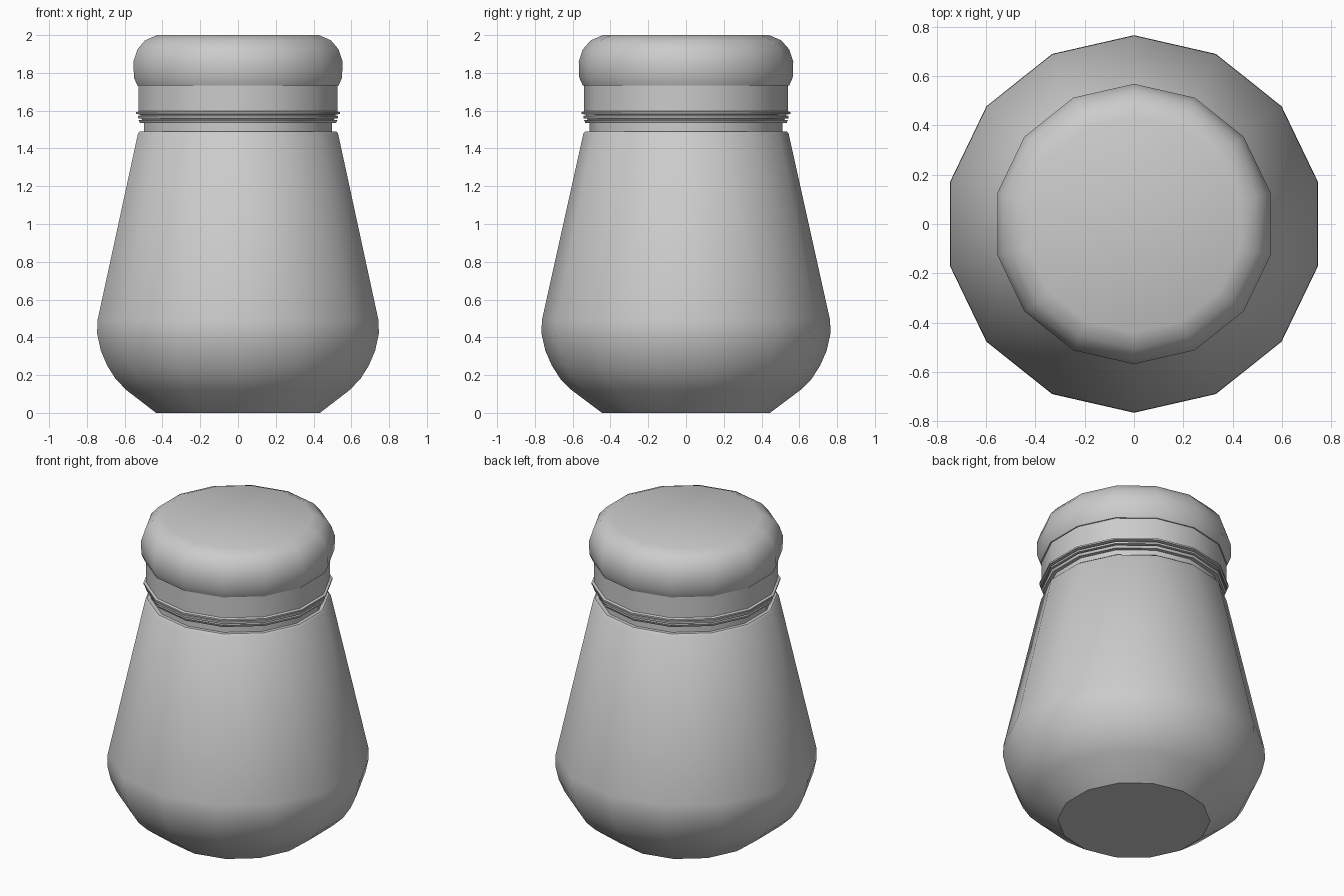
import bpy, bmesh, math

if "Cube" in bpy.data.objects:
    bpy.data.objects.remove(bpy.data.objects["Cube"])

SIDES = 14


def lathe(name, profile):
    """Revolve (radius, z) points about z, with a flat cap at both ends."""
    bm = bmesh.new()
    rings = []
    for r, z in profile:
        rings.append([bm.verts.new((r * math.sin(2 * math.pi * i / SIDES),
                                    r * math.cos(2 * math.pi * i / SIDES), z))
                      for i in range(SIDES)])
    for a, b in zip(rings, rings[1:]):
        for i in range(SIDES):
            j = (i + 1) % SIDES
            bm.faces.new((a[i], a[j], b[j], b[i]))
    bm.faces.new(rings[0])
    bm.faces.new(rings[-1])
    bmesh.ops.recalc_face_normals(bm, faces=bm.faces)
    mesh = bpy.data.meshes.new(name)
    bm.to_mesh(mesh)
    bm.free()
    obj = bpy.data.objects.new(name, mesh)
    bpy.context.collection.objects.link(obj)
    bpy.ops.object.select_all(action='DESELECT')
    obj.select_set(True)
    bpy.context.view_layer.objects.active = obj
    bpy.ops.object.shade_smooth_by_angle(angle=math.radians(35))
    return obj


# Tapered jar body with rounded foot, flat shoulder and short neck
lathe("jar_body", [(0.445, 0.0), (0.605, 0.12), (0.665, 0.18), (0.71, 0.25),
                   (0.745, 0.33), (0.765, 0.42), (0.763, 0.49),
                   (0.543, 1.48), (0.532, 1.49), (0.51, 1.49), (0.51, 1.56)])

# Lid: stepped beads, straight band, rounded cap
lathe("lid", [(0.50, 1.535), (0.533, 1.535), (0.54, 1.55), (0.522, 1.552),
              (0.522, 1.558), (0.543, 1.56), (0.543, 1.572), (0.53, 1.575),
              (0.53, 1.58), (0.553, 1.582), (0.553, 1.592), (0.539, 1.597),
              (0.539, 1.732), (0.546, 1.732), (0.565, 1.775), (0.568, 1.86),
              (0.546, 1.925), (0.505, 1.972), (0.44, 2.0)])
